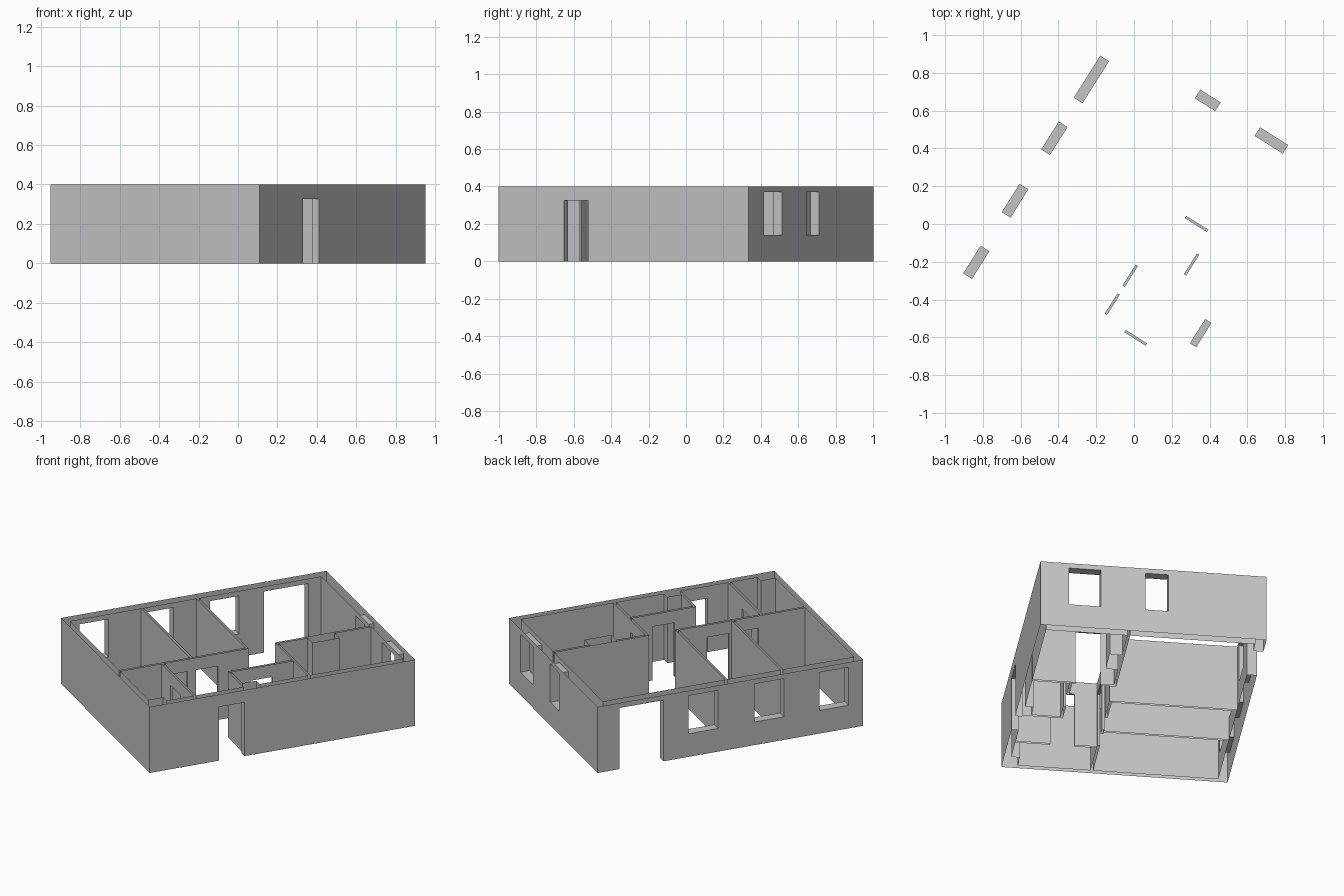
import bpy
import bmesh
import math
from mathutils import Matrix, Vector

cube = bpy.data.objects.get("Cube")
if cube:
    bpy.data.objects.remove(cube)

plaster = bpy.data.materials.new("grey_plaster")
plaster.use_nodes = True
GREY = (0.55, 0.55, 0.55, 1)
plaster.diffuse_color = GREY
plaster.node_tree.nodes["Principled BSDF"].inputs["Base Color"].default_value = GREY

# House-aligned frame: u runs along the long side, v across it
TURN = Matrix.Rotation(math.radians(57.8), 4, "Z")
U, V, H = 0.789, 0.626, 0.4
T = 0.007                                      # half thickness of a partition
LEFT, RIGHT, NEAR, FAR = -0.76, 0.735, -0.587, 0.571   # inner faces of the shell
SPINE, BATH, HALL, ROOM, CLOSET = -0.129, -0.372, -0.505, 0.177, -0.207
SILL, HEAD, DOOR = 0.14, 0.37, 0.325


def along_u(v, a, b):
    return (a, b, v - T, v + T)


def along_v(u, a, b):
    return (u - T, u + T, a, b)


# Each part is a list of plan rectangles: u0, u1, v0, v1
parts = {
    "outer_walls": [(-U, LEFT, -V, V), (RIGHT, U, -V, V),
                    (-U, U, -V, NEAR), (-U, U, FAR, V)],
    "partition_walls": [
        along_u(SPINE, LEFT, T), along_u(SPINE, ROOM - T, RIGHT),
        along_u(BATH, CLOSET - T, ROOM),
        along_v(-0.33, SPINE, FAR), along_v(0, SPINE, FAR),
        along_v(HALL, NEAR, SPINE), along_v(CLOSET, NEAR, BATH + T),
        along_v(ROOM, NEAR, SPINE + T)],
    "service_shafts": [(0.356, 0.518, -0.205, SPINE),
                       (CLOSET, -0.116, NEAR, -0.54),
                       (LEFT, -0.672, NEAR, -0.54)],
}

# Openings: plan rectangle, then bottom and top
openings = [(a, b, FAR, V, SILL, HEAD)
            for a, b in ((-0.703, -0.53), (-0.32, -0.143), (0.072, 0.247))]
openings += [(RIGHT, U, a, b, SILL, HEAD) for a, b in ((-0.468, -0.292), (-0.045, 0.082))]
openings += [(0.396, 0.659, FAR, V, 0, HEAD), (-0.376, -0.225, -V, NEAR, 0, DOOR)]
openings += [along_u(v, a, b) + (0, DOOR) for v, a, b in
             ((SPINE, -0.484, -0.357), (SPINE, -0.308, -0.177), (BATH, -0.084, 0.045))]
openings += [along_v(u, a, b) + (0, DOOR) for u, a, b in
             ((ROOM, -0.349, -0.21), (HALL, -0.395, -0.262))]

# Irregular grid through every wall and opening edge
solids = [r + (0, H) for rects in parts.values() for r in rects]
grid = [sorted({round(box[2 * k + e], 4) for box in solids + openings for e in (0, 1)})
        for k in range(3)]


def inside(p, box):
    return all(box[2 * k] < p[k] < box[2 * k + 1] for k in range(3))


def owner(p):
    if any(inside(p, o) for o in openings):
        return None
    for name, rects in parts.items():
        if any(inside(p, r + (0, H)) for r in rects):
            return name
    return None


cells = {}
for i in range(len(grid[0]) - 1):
    for j in range(len(grid[1]) - 1):
        for k in range(len(grid[2]) - 1):
            c = (i, j, k)
            mid = [(grid[n][c[n]] + grid[n][c[n] + 1]) / 2 for n in range(3)]
            name = owner(mid)
            if name:
                cells[c] = name


def exposed_faces(bm, c):
    """Add the sides of a cell facing open space; wall tops and feet stay open."""
    for axis in range(3):
        a, b = (axis + 1) % 3, (axis + 2) % 3
        for step in (0, 1):
            near = list(c)
            near[axis] += 2 * step - 1
            if tuple(near) in cells:
                continue
            if axis == 2 and not 0 <= near[2] < len(grid[2]) - 1:
                continue
            ring = ((0, 0), (1, 0), (1, 1), (0, 1))
            verts = []
            for da, db in (ring if step else ring[::-1]):
                p = Vector()
                p[axis] = grid[axis][c[axis] + step]
                p[a] = grid[a][c[a] + da]
                p[b] = grid[b][c[b] + db]
                verts.append(bm.verts.new(TURN @ p))
            bm.faces.new(verts)


# Build one object for each part
for name in parts:
    bm = bmesh.new()
    for c, part in cells.items():
        if part == name:
            exposed_faces(bm, c)
    bmesh.ops.remove_doubles(bm, verts=bm.verts[:], dist=0.0001)
    bmesh.ops.dissolve_limit(bm, angle_limit=0.01, verts=bm.verts[:], edges=bm.edges[:])
    mesh = bpy.data.meshes.new(name)
    bm.to_mesh(mesh)
    bm.free()
    mesh.materials.append(plaster)
    obj = bpy.data.objects.new(name, mesh)
    bpy.context.collection.objects.link(obj)
